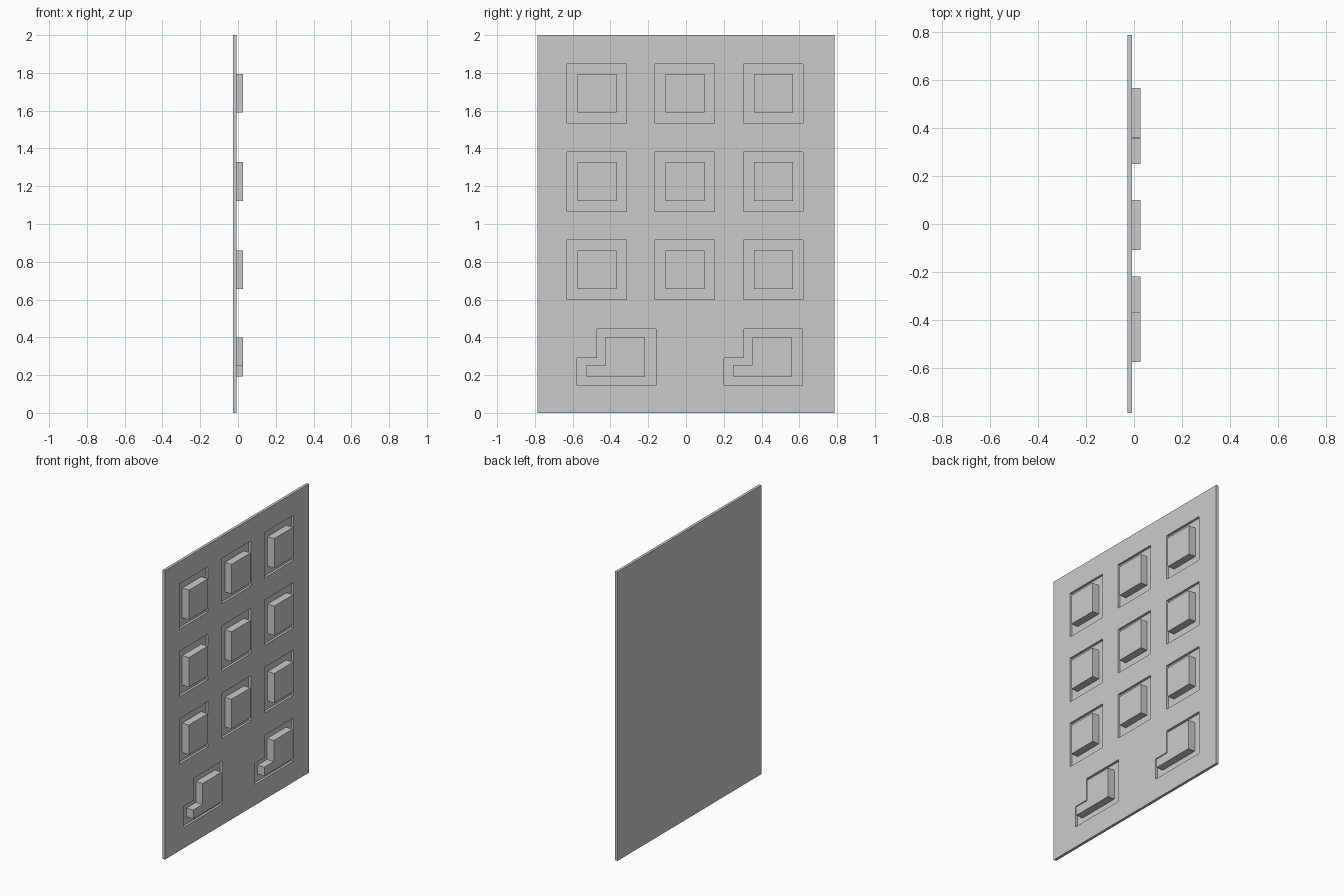
import bpy, bmesh

if "Cube" in bpy.data.objects:
    bpy.data.objects.remove(bpy.data.objects["Cube"])

BACK, FRONT, FLOOR, TOP = -0.027, -0.008, -0.0245, 0.027


def rect(y0, y1, z0, z1):
    return [(y0, z0), (y1, z0), (y1, z1), (y0, z1)]


def ell(y0, ystep, y1, z0, zstep, z1):
    return [(y0, z0), (y1, z0), (y1, z1), (ystep, z1), (ystep, zstep), (y0, zstep)]


def shift(outline, dy, dz=0):
    return [(y + dy, z + dz) for y, z in outline]


def extruded(name, outlines, x0, x1):
    """Extrude (y, z) outlines along x into one object."""
    bm = bmesh.new()
    for outline in outlines:
        face = bm.faces.new([bm.verts.new((x0, y, z)) for y, z in outline])
        res = bmesh.ops.extrude_face_region(bm, geom=[face], use_keep_orig=True)
        moved = [v for v in res["geom"] if isinstance(v, bmesh.types.BMVert)]
        bmesh.ops.translate(bm, verts=moved, vec=(x1 - x0, 0, 0))
    bmesh.ops.recalc_face_normals(bm, faces=bm.faces)
    mesh = bpy.data.meshes.new(name)
    bm.to_mesh(mesh)
    bm.free()
    ob = bpy.data.objects.new(name, mesh)
    bpy.context.collection.objects.link(ob)
    return ob


# Outlines of the square and stepped keys and their pockets
key = rect(-0.575, -0.368, 0.655, 0.860)
pocket = rect(-0.630, -0.315, 0.600, 0.914)
step_key = ell(-0.528, -0.425, -0.218, 0.192, 0.253, 0.398)
step_pocket = ell(-0.578, -0.472, -0.160, 0.144, 0.290, 0.444)
grid = [(c * 0.467, r * 0.467) for r in range(3) for c in range(3)]
step_offsets = (0, 0.778)

# Back panel with recessed pockets
panel = extruded("panel", [rect(-0.787, 0.787, 0, 2)], BACK, FRONT)
cutter = extruded("pocket_cutter",
                  [shift(pocket, *g) for g in grid] + [shift(step_pocket, d) for d in step_offsets],
                  FLOOR, 0.05)
cutter.hide_render = True
cutter.hide_viewport = True
cut = panel.modifiers.new("pockets", 'BOOLEAN')
cut.operation = 'DIFFERENCE'
cut.solver = 'EXACT'
cut.object = cutter

# Raised blocks standing in the pockets
for i, g in enumerate(grid):
    extruded(f"square_block_{i + 1}", [shift(key, *g)], FLOOR, TOP)
for i, d in enumerate(step_offsets):
    extruded(f"stepped_block_{i + 1}", [shift(step_key, d)], FLOOR, TOP)
